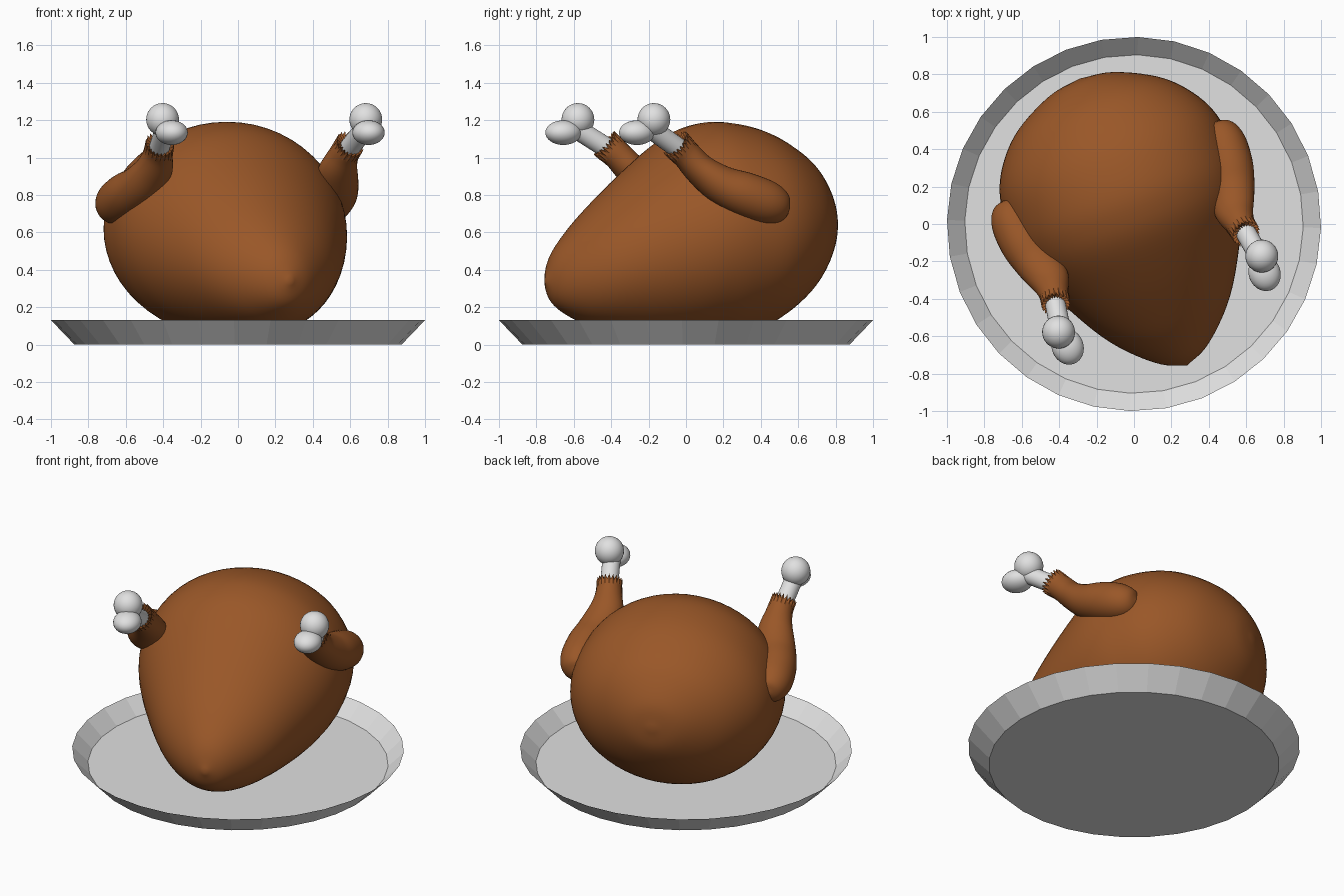
import bpy, bmesh, math
from mathutils import Vector, Matrix

if "Cube" in bpy.data.objects:
    bpy.data.objects.remove(bpy.data.objects["Cube"])

TURN = Matrix.Rotation(math.radians(20.5), 4, 'Z')   # the bird sits turned on the plate


def material(name, rgb):
    m = bpy.data.materials.new(name)
    m.diffuse_color = (*rgb, 1)
    m.use_nodes = True
    m.node_tree.nodes["Principled BSDF"].inputs["Base Color"].default_value = m.diffuse_color
    return m


BROWN = material("roast_brown", (0.32, 0.095, 0.021))
GREY = material("light_grey", (0.75, 0.75, 0.75))


def finish(name, bm, mat, angle=None, matrix=TURN):
    bmesh.ops.recalc_face_normals(bm, faces=bm.faces)
    bm.transform(matrix)
    if matrix.determinant() < 0:
        bmesh.ops.reverse_faces(bm, faces=bm.faces)
    me = bpy.data.meshes.new(name)
    bm.to_mesh(me)
    bm.free()
    me.materials.append(mat)
    ob = bpy.data.objects.new(name, me)
    bpy.context.collection.objects.link(ob)
    if angle:
        bpy.ops.object.select_all(action='DESELECT')
        ob.select_set(True)
        bpy.context.view_layer.objects.active = ob
        bpy.ops.object.shade_smooth_by_angle(angle=math.radians(angle))
    return ob


def smooth_path(rows, steps):
    """Catmull-Rom interpolation of rows of numbers."""
    pts = [Vector(r) for r in rows]
    pts = [pts[0] * 2 - pts[1]] + pts + [pts[-1] * 2 - pts[-2]]
    out = []
    for i in range(1, len(pts) - 2):
        a, b, c, d = pts[i - 1:i + 3]
        for s in range(steps):
            t = s / steps
            out.append(0.5 * (2 * b + (c - a) * t + (2 * a - 5 * b + 4 * c - d) * t * t
                              + (3 * b - a - 3 * c + d) * t ** 3))
    return out + [pts[-2]]


def loft(rings, start, end):
    """Skin rings of points and close both ends with a fan to a point."""
    bm = bmesh.new()
    vs = [[bm.verts.new(p) for p in r] for r in rings]
    n = len(vs[0])
    for a, b in zip(vs, vs[1:]):
        for j in range(n):
            bm.faces.new((a[j], a[(j + 1) % n], b[(j + 1) % n], b[j]))
    for ring, tip in ((vs[0], start), (vs[-1], end)):
        v = bm.verts.new(tip)
        for j in range(n):
            bm.faces.new((ring[j], ring[(j + 1) % n], v))
    return bm


# Plate: shallow 32-sided dish
profile = [(0.875, 0), (1.0, 0.13), (0.905, 0.035)]
rings = [[(r * math.cos(k * math.tau / 32), r * math.sin(k * math.tau / 32), z)
          for k in range(32)] for r, z in profile]
finish("plate", loft(rings, (0, 0, 0), (0, 0, 0.035)), GREY,
       matrix=Matrix.Rotation(math.radians(-1.2), 4, 'Z'))

# Body: rounded at the back, tapering to a low front (y, half width, bottom, top)
sections = [(0.83, 0.0, 0.64, 0.64), (0.80, 0.18, 0.48, 0.80), (0.69, 0.40, 0.30, 0.97),
            (0.55, 0.54, 0.17, 1.08), (0.39, 0.62, 0.08, 1.155), (0.20, 0.64, 0.035, 1.19),
            (0.05, 0.63, 0.03, 1.175), (-0.10, 0.585, 0.03, 1.11), (-0.30, 0.49, 0.05, 0.955),
            (-0.50, 0.375, 0.09, 0.775), (-0.64, 0.26, 0.14, 0.635),
            (-0.755, 0.125, 0.22, 0.49), (-0.808, 0.0, 0.34, 0.34)]
rings = []
for y, w, lo, hi in smooth_path(sections, 5)[1:-1]:
    mid, h = (lo + hi) / 2, (hi - lo) / 2
    rings.append([(w * math.cos(k * math.tau / 56), y, mid + h * math.sin(k * math.tau / 56))
                  for k in range(56)])
finish("roast_body", loft(rings, (0, 0.83, 0.64), (0, -0.808, 0.34)), BROWN, 60)

# Drumstick path: x, y, z, width radius, height radius
leg_path = [(0.60, 0.365, 0.73, 0.0, 0.0), (0.60, 0.335, 0.735, 0.075, 0.075),
            (0.60, 0.25, 0.755, 0.118, 0.115), (0.59, 0.12, 0.80, 0.125, 0.12),
            (0.56, 0.0, 0.85, 0.12, 0.105), (0.528, -0.11, 0.93, 0.108, 0.085),
            (0.53, -0.19, 1.01, 0.082, 0.078), (0.54, -0.245, 1.06, 0.073, 0.08)]
TEETH = 20


def drumstick():
    path = smooth_path(leg_path, 5)
    rings = []
    for i, p in enumerate(path[1:], 1):
        c = Vector(p[:3])
        t = (Vector(path[min(i + 1, len(path) - 1)][:3]) - Vector(path[i - 1][:3])).normalized()
        side = (Vector((1, 0, 0)) - t * t.x).normalized()
        up = t.cross(side)
        cuff = max(0, (i - len(path) + 7) / 6)          # pleats grow towards the cuff
        ring = []
        for k in range(TEETH * 2):
            a = k * math.tau / (TEETH * 2)
            f = 1 + (0.05 if k % 2 else -0.05) * cuff
            q = c + side * math.cos(a) * p[3] * f + up * math.sin(a) * p[4] * f
            if i == len(path) - 1 and k % 2:
                q += t * 0.028                           # zigzag edge
            ring.append(q)
        rings.append(ring)
    return loft(rings, leg_path[0][:3], path[-2][:3])


def ball(centre, radii):
    bm = bmesh.new()
    bmesh.ops.create_uvsphere(bm, u_segments=28, v_segments=16, radius=1)
    bm.transform(Matrix.Translation(centre) @ Matrix.Diagonal((*radii, 1)))
    return bm


def bone_shaft():
    a, b = Vector((0.535, -0.20, 1.02)), Vector((0.572, -0.43, 1.165))
    bm = bmesh.new()
    bmesh.ops.create_cone(bm, cap_ends=True, segments=24, radius1=0.055, radius2=0.055,
                          depth=(b - a).length)
    rot = (b - a).to_track_quat('Z', 'Y').to_matrix().to_4x4()
    bm.transform(Matrix.Translation((a + b) / 2) @ rot)
    return bm


# Both legs, mirrored across the bird's own axis
for label, sx in (("right", 1), ("left", -1)):
    m = TURN @ Matrix.Diagonal((sx, 1, 1, 1))
    finish(label + "_drumstick", drumstick(), BROWN, 50, m)
    finish(label + "_bone", bone_shaft(), GREY, 40, m)
    finish(label + "_upper_knuckle", ball((0.58, -0.40, 1.203), (0.088, 0.088, 0.088)), GREY, 60, m)
    finish(label + "_lower_knuckle", ball((0.562, -0.49, 1.133), (0.085, 0.098, 0.066)), GREY, 60, m)
